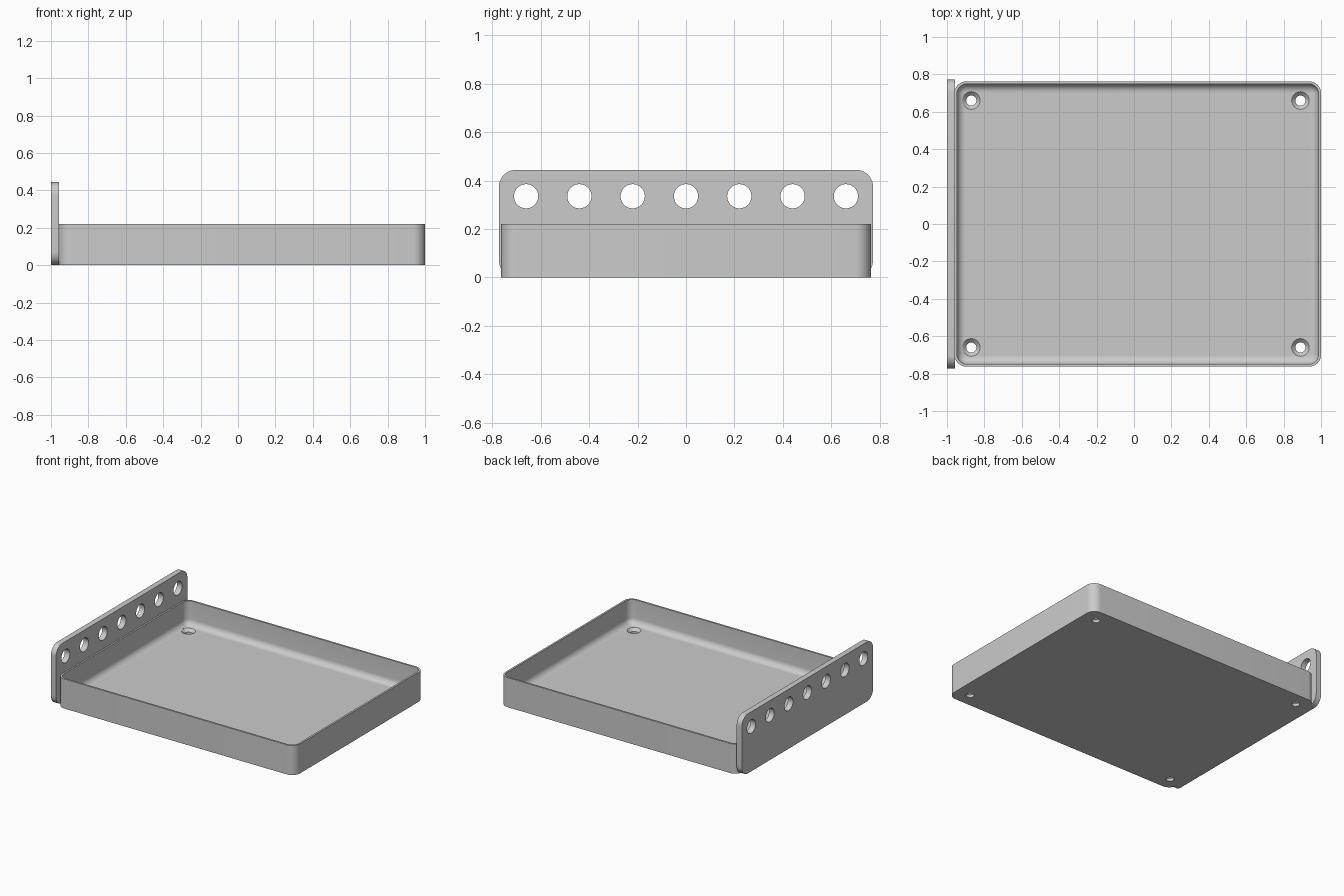
import bpy, bmesh
from math import sin, cos, pi

if "Cube" in bpy.data.objects:
    bpy.data.objects.remove(bpy.data.objects["Cube"], do_unlink=True)

gray = bpy.data.materials.new("plain gray")
gray.use_nodes = True
GRAY = (0.6, 0.6, 0.6, 1)
gray.diffuse_color = GRAY
gray.node_tree.nodes["Principled BSDF"].inputs["Base Color"].default_value = GRAY


def rounded_rect(hx, hy, r, seg=10):
    """Outline of a rounded rectangle, counter-clockwise."""
    pts = []
    for q, (sx, sy) in enumerate([(1, 1), (-1, 1), (-1, -1), (1, -1)]):
        for i in range(seg + 1):
            a = (q + i / seg) * pi / 2
            pts.append((sx * (hx - r) + r * cos(a), sy * (hy - r) + r * sin(a)))
    return pts


def circle(r, n=40):
    return [(r * cos(2 * pi * i / n), r * sin(2 * pi * i / n)) for i in range(n)]


def loft(name, rings):
    """Closed solid through a list of rings, capped at both ends."""
    bm = bmesh.new()
    loops = [[bm.verts.new(p) for p in ring] for ring in rings]
    n = len(loops[0])
    for a, b in zip(loops, loops[1:]):
        for i in range(n):
            j = (i + 1) % n
            bm.faces.new((a[i], a[j], b[j], b[i]))
    bm.faces.new(loops[0][::-1])
    bm.faces.new(loops[-1])
    bmesh.ops.recalc_face_normals(bm, faces=bm.faces)
    mesh = bpy.data.meshes.new(name)
    bm.to_mesh(mesh)
    bm.free()
    mesh.materials.append(gray)
    ob = bpy.data.objects.new(name, mesh)
    bpy.context.collection.objects.link(ob)
    return ob


def cut(ob, cutters):
    """Subtract the cutters, bake the result and remove the cutters."""
    for c in cutters:
        mod = ob.modifiers.new("hole", 'BOOLEAN')
        mod.operation, mod.solver, mod.object = 'DIFFERENCE', 'EXACT', c
    deps = bpy.context.evaluated_depsgraph_get()
    baked = bpy.data.meshes.new_from_object(ob.evaluated_get(deps))
    ob.modifiers.clear()
    ob.data = baked
    for c in cutters:
        bpy.data.objects.remove(c, do_unlink=True)


def smooth(ob):
    bpy.ops.object.select_all(action='DESELECT')
    ob.select_set(True)
    bpy.context.view_layer.objects.active = ob
    bpy.ops.object.shade_smooth_by_angle(angle=pi / 6)


# Tray: thin walls with a rounded fillet down to the floor
CX, HX, HY, R, H = 0.02, 0.98, 0.763, 0.065, 0.22
WALL, FLOOR, FILLET = 0.014, 0.04, 0.045
profile = [(0, 0), (0, H), (WALL, H)]
for i in range(9):
    a = i / 8 * pi / 2
    profile.append((WALL + FILLET * (1 - cos(a)), FLOOR + FILLET * (1 - sin(a))))
tray = loft("tray", [[(CX + x, y, z) for x, y in
                      rounded_rect(HX - d, HY - d, max(R - d, 0.004))]
                     for d, z in profile])

# Countersunk mounting holes in the tray corners
drills = []
for hx in (-0.87, 0.89):
    for hy in (-0.66, 0.66):
        drills.append(loft("mounting_hole", [
            [(hx + x, hy + y, z) for x, y in circle(r)]
            for r, z in [(0.027, -0.05), (0.027, 0.02), (0.048, FLOOR + 0.001),
                         (0.048, 0.1)]]))
cut(tray, drills)
smooth(tray)

# Upright end plate with a row of round holes
plate = loft("end_plate", [[(x, p, 0.2225 + q) for p, q in
                            rounded_rect(0.772, 0.2215, 0.07)]
                           for x in (-1, -0.958)])
drills = [loft("plate_hole", [[(x, 0.22 * k + p, 0.335 + q) for p, q in circle(0.05)]
                              for x in (-1.1, -0.9)]) for k in range(-3, 4)]
cut(plate, drills)
smooth(plate)
